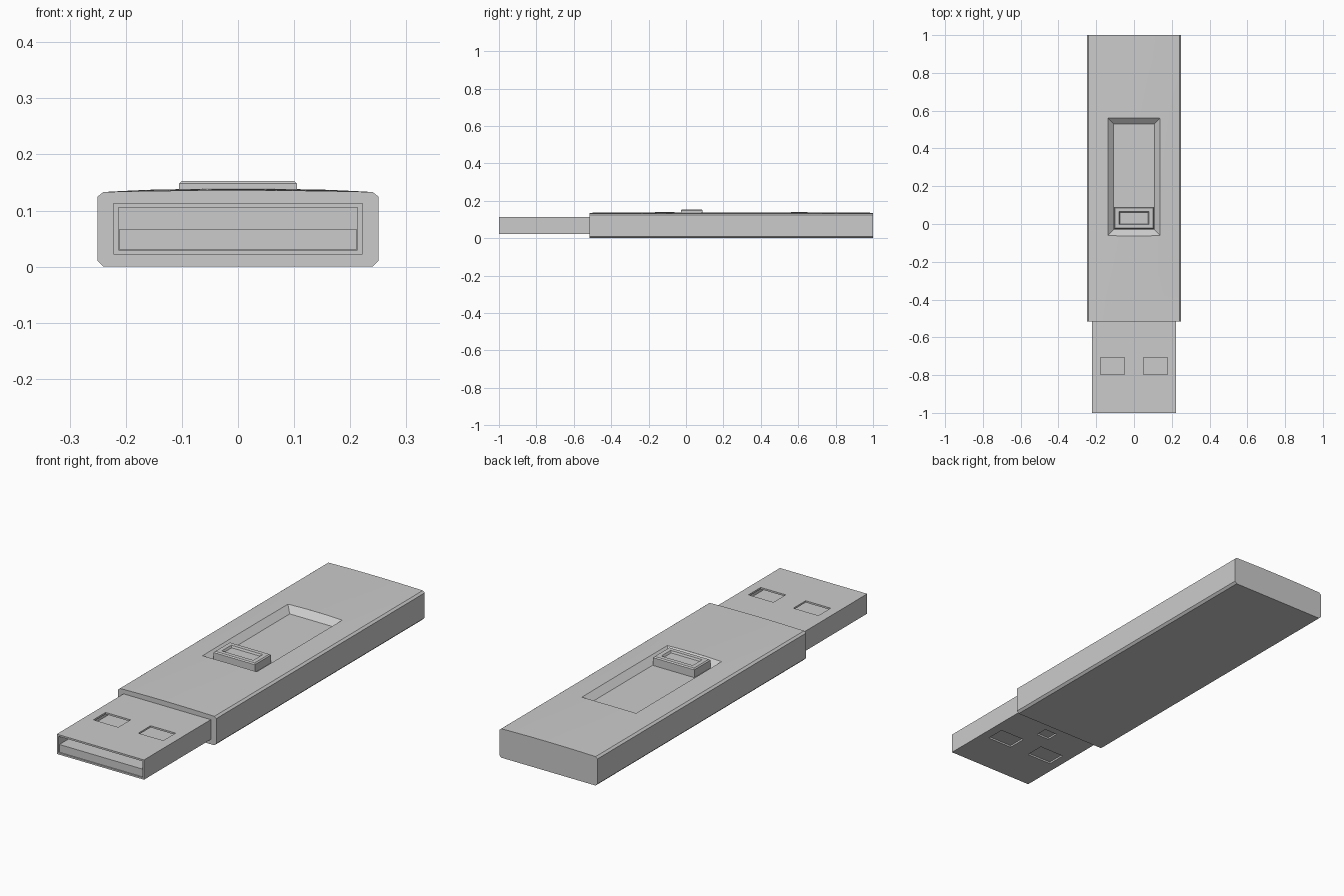
import bpy, bmesh

if "Cube" in bpy.data.objects:
    bpy.data.objects.remove(bpy.data.objects["Cube"])


def loft(name, rings):
    """Skin a list of matching closed rings and cap both ends."""
    bm = bmesh.new()
    loops = [[bm.verts.new(p) for p in ring] for ring in rings]
    n = len(loops[0])
    for a, b in zip(loops, loops[1:]):
        for i in range(n):
            j = (i + 1) % n
            bm.faces.new((a[i], a[j], b[j], b[i]))
    bm.faces.new(loops[0])
    bm.faces.new(loops[-1])
    bmesh.ops.recalc_face_normals(bm, faces=bm.faces)
    mesh = bpy.data.meshes.new(name)
    bm.to_mesh(mesh)
    bm.free()
    obj = bpy.data.objects.new(name, mesh)
    bpy.context.collection.objects.link(obj)
    return obj


def rect(x0, x1, y0, y1, z):
    return [(x0, y0, z), (x1, y0, z), (x1, y1, z), (x0, y1, z)]


def box(name, x0, x1, y0, y1, z0, z1):
    return loft(name, [rect(x0, x1, y0, y1, z0), rect(x0, x1, y0, y1, z1)])


def cut(target, cutter):
    mod = target.modifiers.new("cut", 'BOOLEAN')
    mod.operation = 'DIFFERENCE'
    mod.solver = 'EXACT'
    mod.object = cutter
    bpy.context.view_layer.objects.active = target
    bpy.ops.object.modifier_apply(modifier=mod.name)
    bpy.data.objects.remove(cutter)


# Body: chamfered section with a gentle crown across and along the top
Y0, Y1, STEPS = -0.515, 1.0, 12


def body_ring(y):
    v = (2 * y - Y0 - Y1) / (Y1 - Y0)
    rise = 0.003 + 0.004 * (1 - v * v)
    ring = [(-0.25, y, 0.125), (-0.25, y, 0.01), (-0.24, y, 0),
            (0.24, y, 0), (0.25, y, 0.01), (0.25, y, 0.125)]
    for i in range(STEPS + 1):
        u = 1 - 2 * i / STEPS
        ring.append((0.24 * u, y, 0.133 + rise * (1 - u * u)))
    return ring


body = loft("body", [body_ring(Y0 + (Y1 - Y0) * i / STEPS) for i in range(STEPS + 1)])

# Slider track: recess with sloping walls
cut(body, loft("track_cutter", [
    rect(-0.108, 0.108, -0.03, 0.53, 0.112),
    rect(-0.14, 0.14, -0.063, 0.562, 0.139),
    rect(-0.14, 0.14, -0.063, 0.562, 0.2)]))

# Slider button: chamfered rim around a shallow dish
slider = [(0.105, 0.058, 0.108), (0.105, 0.058, 0.148), (0.1, 0.053, 0.153),
          (0.08, 0.034, 0.153), (0.075, 0.03, 0.144)]
loft("slider_button", [rect(-x, x, 0.031 - y, 0.031 + y, z) for x, y, z in slider])

# Connector shell: hollow sleeve with latch windows
shell = box("connector_shell", -0.222, 0.222, -1, -0.505, 0.022, 0.113)
cut(shell, box("cavity_cutter", -0.213, 0.213, -1.1, -0.515, 0.03, 0.105))
for x0, x1 in ((-0.178, -0.051), (0.051, 0.178)):
    cut(shell, box("window_cutter", x0, x1, -0.797, -0.708, -0.1, 0.2))
cut(shell, box("seam_cutter", -0.033, 0.033, -0.635, -0.577, -0.1, 0.05))

# Contact tongue in the lower half of the sleeve
box("contact_tongue", -0.212, 0.212, -0.995, -0.51, 0.0305, 0.066)

# Keep the crown smooth and every other edge crisp
bpy.ops.object.select_all(action='DESELECT')
body.select_set(True)
bpy.context.view_layer.objects.active = body
bpy.ops.object.shade_smooth_by_angle(angle=0.3)
